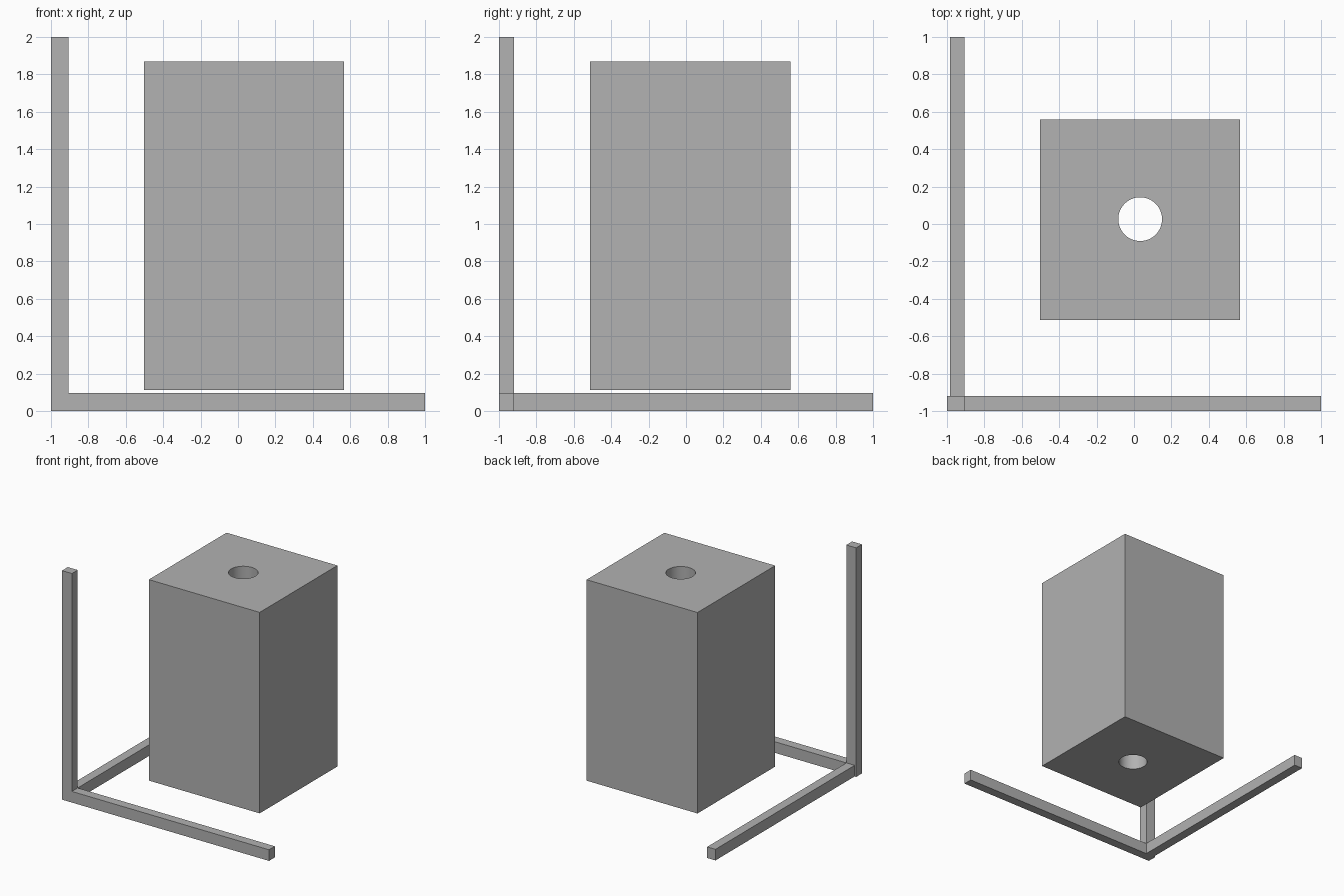
import bpy
import bmesh
import math
from mathutils import Matrix

default = bpy.data.objects.get("Cube")
if default:
    bpy.data.objects.remove(default, do_unlink=True)

# Single plain grey
grey = bpy.data.materials.new("plain grey")
grey.use_nodes = True
colour = (0.445, 0.445, 0.445, 1)
grey.diffuse_color = colour
grey.node_tree.nodes["Principled BSDF"].inputs["Base Color"].default_value = colour


def add_object(name, bm):
    bmesh.ops.recalc_face_normals(bm, faces=bm.faces)
    mesh = bpy.data.meshes.new(name)
    bm.to_mesh(mesh)
    bm.free()
    mesh.materials.append(grey)
    obj = bpy.data.objects.new(name, mesh)
    bpy.context.collection.objects.link(obj)
    return obj


def box(name, low, high):
    bm = bmesh.new()
    size = [b - a for a, b in zip(low, high)]
    centre = [(a + b) / 2 for a, b in zip(low, high)]
    bmesh.ops.create_cube(bm, size=1, matrix=Matrix.Translation(centre) @ Matrix.Diagonal((*size, 1)))
    return add_object(name, bm)


def extruded_profile(name, points, y0, y1):
    bm = bmesh.new()
    face = bm.faces.new([bm.verts.new((x, y0, z)) for x, z in points])
    result = bmesh.ops.extrude_face_region(bm, geom=[face])
    moved = [v for v in result["geom"] if isinstance(v, bmesh.types.BMVert)]
    bmesh.ops.translate(bm, verts=moved, vec=(0, y1 - y0, 0))
    return add_object(name, bm)


# Corner frame: an upright and front rail in one piece, plus a side rail
INNER_X, INNER_Y, RAIL_TOP = -0.905, -0.92, 0.097
extruded_profile("upright_and_front_rail",
                 [(-1, 0), (1, 0), (1, RAIL_TOP), (INNER_X, RAIL_TOP), (INNER_X, 2), (-1, 2)],
                 -1, INNER_Y)
box("side_rail", (-0.985, INNER_Y, 0), (INNER_X, 1, RAIL_TOP))

# Tall block with a round bore from top to bottom
block = box("bored_block", (-0.503, -0.512, 0.113), (0.568, 0.56, 1.868))
bm = bmesh.new()
bmesh.ops.create_cone(bm, cap_ends=True, segments=64, radius1=0.117, radius2=0.117,
                      depth=3, matrix=Matrix.Translation((0.033, 0.026, 1)))
cutter = add_object("bore_cutter", bm)
cutter.hide_render = True

bore = block.modifiers.new("bore", "BOOLEAN")
bore.operation = "DIFFERENCE"
bore.solver = "EXACT"
bore.object = cutter
bpy.ops.object.select_all(action="DESELECT")
block.select_set(True)
bpy.context.view_layer.objects.active = block
bpy.ops.object.modifier_apply(modifier=bore.name)
bpy.data.objects.remove(cutter, do_unlink=True)
bpy.ops.object.shade_smooth_by_angle(angle=math.radians(30))
